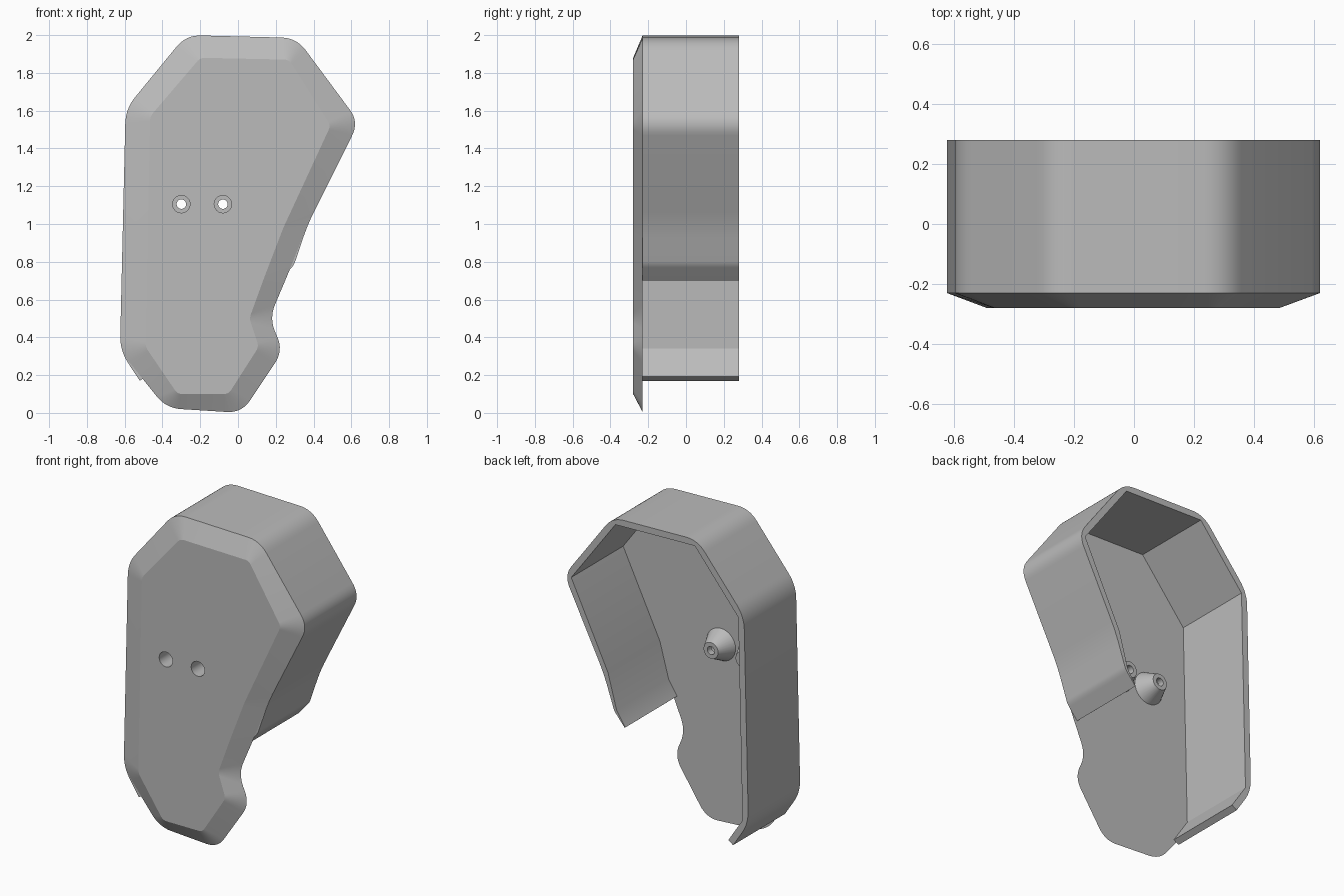
import bpy, bmesh, math
from mathutils import Vector

if "Cube" in bpy.data.objects:
    bpy.data.objects.remove(bpy.data.objects["Cube"])

FRONT, SEAM, BACK = -0.28, -0.23, 0.28
WALL = 0.04

grey = bpy.data.materials.new("light grey")
grey.use_nodes = True
grey.diffuse_color = (0.5, 0.5, 0.5, 1)
grey.node_tree.nodes["Principled BSDF"].inputs["Base Color"].default_value = (0.5, 0.5, 0.5, 1)


def finish(name, bm):
    bmesh.ops.remove_doubles(bm, verts=bm.verts, dist=0.0002)
    bmesh.ops.recalc_face_normals(bm, faces=bm.faces)
    mesh = bpy.data.meshes.new(name)
    bm.to_mesh(mesh)
    bm.free()
    mesh.materials.append(grey)
    obj = bpy.data.objects.new(name, mesh)
    bpy.context.collection.objects.link(obj)
    return obj


def smooth(obj, degrees):
    bpy.ops.object.select_all(action='DESELECT')
    obj.select_set(True)
    bpy.context.view_layer.objects.active = obj
    bpy.ops.object.shade_smooth_by_angle(angle=math.radians(degrees))


def rounded(prev, p, nxt, cut, steps=8):
    """Soft corner at p, starting and ending at distance cut."""
    a = p + (prev - p).normalized() * cut
    b = p + (nxt - p).normalized() * cut
    ts = [i / steps for i in range(steps + 1)]
    return [a * (1 - t) ** 2 + p * 2 * t * (1 - t) + b * t * t for t in ts]


def rounded_loop(points, cut):
    pts = [Vector(p) for p in points]
    out = []
    for i, p in enumerate(pts):
        out += rounded(pts[i - 1], p, pts[(i + 1) % len(pts)], cut)
    return out


def ring(bm, pts, y):
    return [bm.verts.new((p.x, y, p.y)) for p in pts]


def bridge(bm, a, b):
    n = len(a)
    for i in range(n):
        j = (i + 1) % n
        bm.faces.new((a[i], a[j], b[j], b[i]))


# Front plate: rim corners paired with the corners of the raised flat
corners = [
    ((-.275, 2.0), (-.20, 1.88)), ((.31, 1.985), (.27, 1.87)),
    ((.64, 1.54), (.49, 1.52)), ((.37, 1.0), (.24, .98)),
    ((.275, .76), (.14, .72)), ((.165, .5), (.06, .5)),
    ((.24, .33), (.11, .35)), ((.02, 0), (-.05, .1)),
    ((-.38, .025), (-.32, .1)), ((-.625, .33), (-.49, .35)),
    ((-.595, 1.61), (-.465, 1.57)),
]
bm = bmesh.new()
rim = ring(bm, rounded_loop([c[0] for c in corners], .08), SEAM)
flat = ring(bm, rounded_loop([c[1] for c in corners], .025), FRONT)
bridge(bm, rim, flat)
bm.faces.new(flat)
bm.faces.new(rim)
plate = finish("front_plate", bm)

# Side wall: open band with rounded outer and sharp inner corners
path = [Vector(p) for p in (
    (-.52, .17), (-.625, .33), (-.595, 1.61), (-.275, 2.0), (.31, 1.985),
    (.64, 1.54), (.37, 1.0), (.297, .785), (.225, .70))]
last = len(path) - 1
outer, inner = [path[0]], []
for i, p in enumerate(path):
    d1 = (p - path[i - 1]).normalized() if i else None
    d2 = (path[i + 1] - p).normalized() if i < last else None
    d1, d2 = d1 or d2, d2 or d1
    n1, n2 = Vector((d1.y, -d1.x)), Vector((d2.y, -d2.x))
    # the band thins out towards its free end
    thick = WALL * min(1, 0.1 + 0.35 * (last - i))
    inner.append(p + (n1 + n2) * thick / (1 + n1.dot(n2)))
    if 0 < i < last:
        outer += rounded(path[i - 1], p, path[i + 1], .08 if i < last - 1 else .02)
outer.append(path[-1])
bm = bmesh.new()
profile = outer + inner[::-1]
near, far = ring(bm, profile, SEAM), ring(bm, profile, BACK)
bridge(bm, near, far)
bm.faces.new(near)
bm.faces.new(far)
wall = finish("side_wall", bm)
smooth(wall, 20)

# Screw bosses: hollow cones behind counterbored holes in the plate
BORE, HOLE, SIDES = .046, .025, 32
section = [(BORE, FRONT), (BORE, -.17), (HOLE, -.17), (HOLE, -.13), (.05, -.13), (.10, SEAM)]
for side, x in (("right", -.30), ("left", -.08)):
    circles = []
    bm = bmesh.new()
    for r, y in section:
        pts = [Vector((x + r * math.cos(k * math.tau / SIDES),
                       1.105 + r * math.sin(k * math.tau / SIDES))) for k in range(SIDES)]
        circles.append(ring(bm, pts, y))
    for a, b in zip(circles, circles[1:]):
        bridge(bm, a, b)
    smooth(finish("screw_boss_" + side, bm), 30)

    bpy.ops.mesh.primitive_cylinder_add(vertices=SIDES, radius=BORE, depth=.3,
                                        location=(x, SEAM, 1.105), rotation=(math.pi / 2, 0, 0))
    cutter = bpy.context.object
    cutter.name = "hole_cutter_" + side
    cutter.hide_render = True
    mod = plate.modifiers.new("hole", 'BOOLEAN')
    mod.operation, mod.solver, mod.object = 'DIFFERENCE', 'EXACT', cutter
    bpy.context.view_layer.objects.active = plate
    bpy.ops.object.modifier_apply(modifier=mod.name)
    bpy.data.objects.remove(cutter)
smooth(plate, 20)
